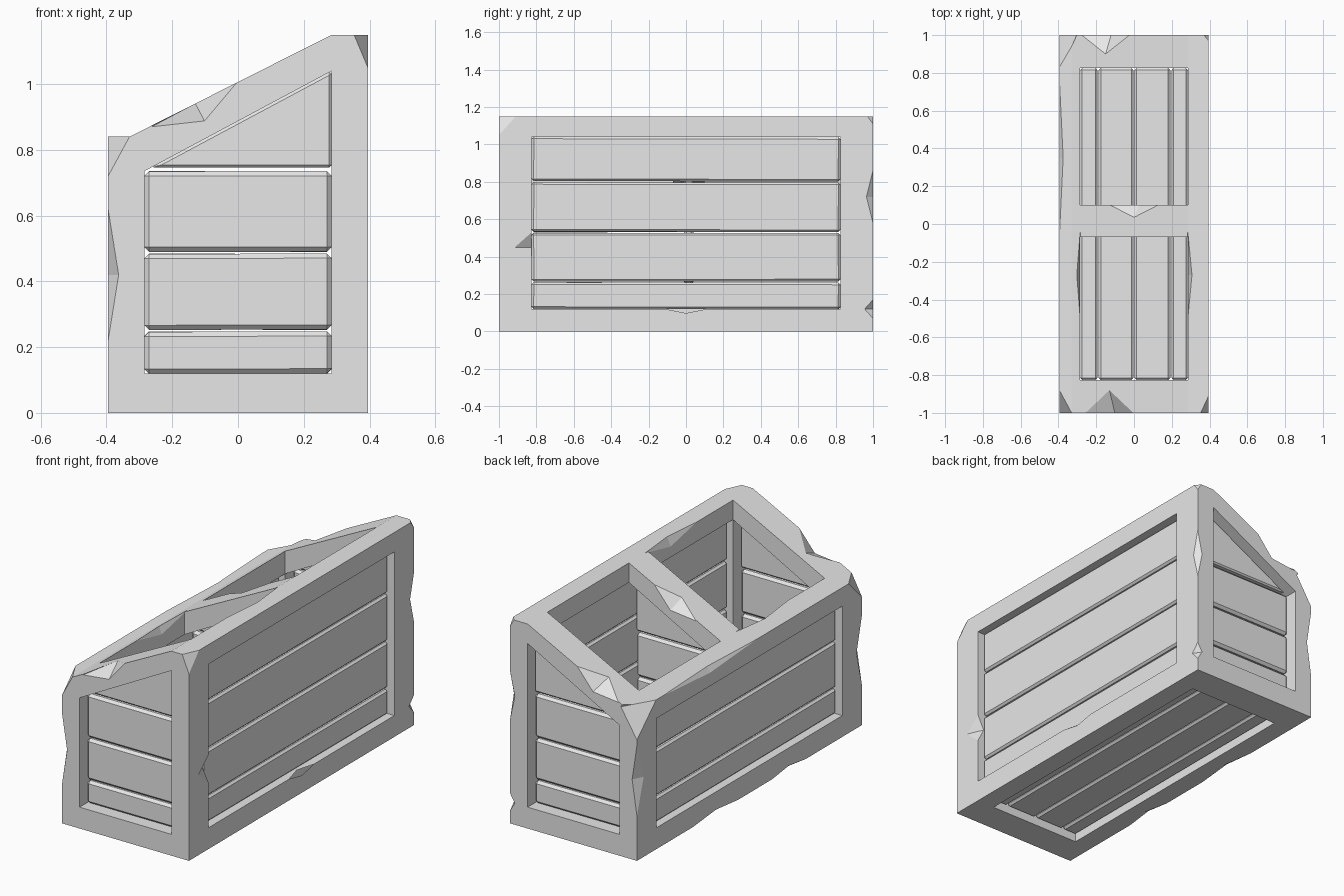
import bpy, bmesh, math, random
from mathutils import Matrix, Vector

random.seed(4)
cube = bpy.data.objects.get("Cube")
if cube:
    bpy.data.objects.remove(cube, do_unlink=True)

grey = bpy.data.materials.new("plain_grey")
grey.use_nodes = True
grey.diffuse_color = (0.8, 0.8, 0.8, 1)
grey.node_tree.nodes["Principled BSDF"].inputs["Base Color"].default_value = (0.8, 0.8, 0.8, 1)

HX, HY = 0.395, 1.0            # half width and half length
IX, IY = 0.285, 0.825          # half size of the openings
SILL, LOW, HIGH = 0.12, 0.735, 1.04
SLOPE = math.atan2(HIGH - LOW, 2 * IX)


def finish(name, bm):
    bmesh.ops.recalc_face_normals(bm, faces=bm.faces)
    mesh = bpy.data.meshes.new(name)
    bm.to_mesh(mesh)
    bm.free()
    obj = bpy.data.objects.new(name, mesh)
    bpy.context.collection.objects.link(obj)
    mesh.materials.append(grey)
    return obj


def prism(name, outline, axis, lo, hi, bevel=0, tilt=0):
    """Extrude a 2D outline along an axis, between lo and hi."""
    place = {"x": lambda p, d: (d, p[0], p[1]),
             "y": lambda p, d: (p[0], d, p[1]),
             "z": lambda p, d: (p[0], p[1], d)}[axis]
    bm = bmesh.new()
    a = [bm.verts.new(place(p, lo)) for p in outline]
    b = [bm.verts.new(place(p, hi)) for p in outline]
    bm.faces.new(a)
    bm.faces.new(b)
    for i in range(len(a)):
        j = (i + 1) % len(a)
        bm.faces.new((a[i], a[j], b[j], b[i]))
    bmesh.ops.recalc_face_normals(bm, faces=bm.faces)
    if bevel:
        bmesh.ops.bevel(bm, geom=bm.edges[:], offset=bevel, segments=1,
                        affect='EDGES', profile=0.5)
    if tilt:
        mid = sum((v.co for v in bm.verts), Vector()) / len(bm.verts)
        bmesh.ops.rotate(bm, verts=bm.verts, cent=mid,
                         matrix=Matrix.Rotation(tilt, 3, axis.upper()))
    return finish(name, bm)


def rect(a0, a1, b0, b1):
    return [(a0, b0), (a1, b0), (a1, b1), (a0, b1)]


def carve(target, cutter):
    cutter.hide_render = True
    mod = target.modifiers.new("cut", 'BOOLEAN')
    mod.operation = 'DIFFERENCE'
    mod.solver = 'EXACT'
    mod.object = cutter
    bpy.context.view_layer.objects.active = target
    bpy.ops.object.modifier_apply(modifier=mod.name)
    bpy.data.objects.remove(cutter, do_unlink=True)


def chip(target, centre, size, turn=0):
    """Knock a faceted notch out of an edge or corner."""
    bm = bmesh.new()
    bmesh.ops.create_uvsphere(bm, u_segments=4, v_segments=2, radius=1)
    bmesh.ops.scale(bm, vec=size, verts=bm.verts)
    bmesh.ops.rotate(bm, verts=bm.verts, matrix=Matrix.Rotation(turn, 3, 'Y'))
    bmesh.ops.translate(bm, vec=centre, verts=bm.verts)
    carve(target, finish("chip_cutter", bm))


# Frame: sloped block with openings cut through every side
frame = prism("frame", [(-HX, 0), (HX, 0), (HX, 1.15), (IX, 1.15), (-0.33, 0.84), (-HX, 0.84)],
              "y", -HY, HY)
window = [(-IX, SILL), (IX, SILL), (IX, HIGH), (-IX, LOW)]
carve(frame, prism("end_cutter", window, "y", -2, 2))
for y0, y1 in ((-IY, -0.07), (0.10, IY)):
    carve(frame, prism("top_cutter", rect(-IX, IX, y0, y1), "z", 0.5, 2))
carve(frame, prism("floor_cutter", rect(-IX, IX, -IY, IY), "z", -1, 0.2))
carve(frame, prism("tall_side_cutter", rect(-IY, IY, SILL, HIGH), "x", IX - 0.001, 1))
carve(frame, prism("low_side_cutter", rect(-IY, IY, SILL, LOW), "x", -1, 0.001 - IX))

# Worn corners
chip(frame, (HX, -HY, 1.15), (0.042, 0.09, 0.1))
chip(frame, (-HX, -HY, 0.84), (0.065, 0.12, 0.12))
chip(frame, (-HX, HY, 0.84), (0.1, 0.17, 0.16))
chip(frame, (HX, HY, 1.15), (0.025, 0.03, 0.04))
# Worn upright edges
chip(frame, (-HX, -HY, 0.42), (0.032, 0.05, 0.2))
chip(frame, (-HX, HY, 0.45), (0.03, 0.06, 0.2))
chip(frame, (HX, HY, 0.72), (0.03, 0.035, 0.14))
chip(frame, (HX, HY, 0.12), (0.03, 0.045, 0.05))
# Worn window, floor and rim edges
chip(frame, (HX, -IY, 0.45), (0.04, 0.09, 0.08))
chip(frame, (HX, 0, SILL), (0.03, 0.11, 0.022))
chip(frame, (-HX, 0.35, 0.84), (0.02, 0.42, 0.03))
chip(frame, (-HX, 0.3, 0), (0.03, 0.2, 0.02))
chip(frame, (-HX, -0.35, 0), (0.03, 0.15, 0.02))
for x, z in ((-IX, 0.863), (IX, 1.15)):
    chip(frame, (x, -0.27, z), (0.022, 0.23, 0.05))
# Worn sloping edges on both ends and the divider
for x, y, z, depth in ((-0.13, -HY, 0.941, 0.12), (-0.15, HY, 0.931, 0.1), (0, 0.1, 1.006, 0.065)):
    chip(frame, (x, y, z), (0.15, depth, 0.06), -SLOPE)


def wobble():
    return random.uniform(-0.003, 0.003)


GAP, BEVEL = 0.003, 0.014


def split(lo, cuts, hi):
    edges = [lo] + cuts + [hi]
    return [(a + GAP * (i > 0), b - GAP * (i < len(cuts)))
            for i, (a, b) in enumerate(zip(edges, edges[1:]))]


# End and divider planks, with a wedge filling the slope
for part, y in (("front", -0.915), ("divider", 0.015), ("back", 0.915)):
    for i, (z0, z1) in enumerate(split(SILL, [0.25, 0.487], LOW)):
        prism(f"{part}_plank_{i + 1}", rect(-IX, IX, z0, z1), "y",
              y - 0.025, y + 0.025, BEVEL, wobble())
    prism(f"{part}_wedge_plank", [(0.02 - IX, LOW + 0.011), (IX, LOW + 0.011), (IX, HIGH)],
          "y", y - 0.025, y + 0.025, 0.008)

# Side planks
for part, sx, cuts, top in (("tall_side", 1, [0.265, 0.53, 0.8], HIGH),
                            ("low_side", -1, [0.265, 0.53], LOW)):
    for i, (z0, z1) in enumerate(split(SILL, cuts, top)):
        x = sx * 0.338
        prism(f"{part}_plank_{i + 1}", rect(-IY, IY, z0, z1), "x",
              x - 0.02, x + 0.02, 0.011, wobble())

# Floor planks
for i, (x0, x1) in enumerate(split(-IX, [-0.19, 0, 0.195], IX)):
    prism(f"floor_plank_{i + 1}", rect(x0, x1, -IY, IY), "z", 0.04, 0.085, 0.011)
